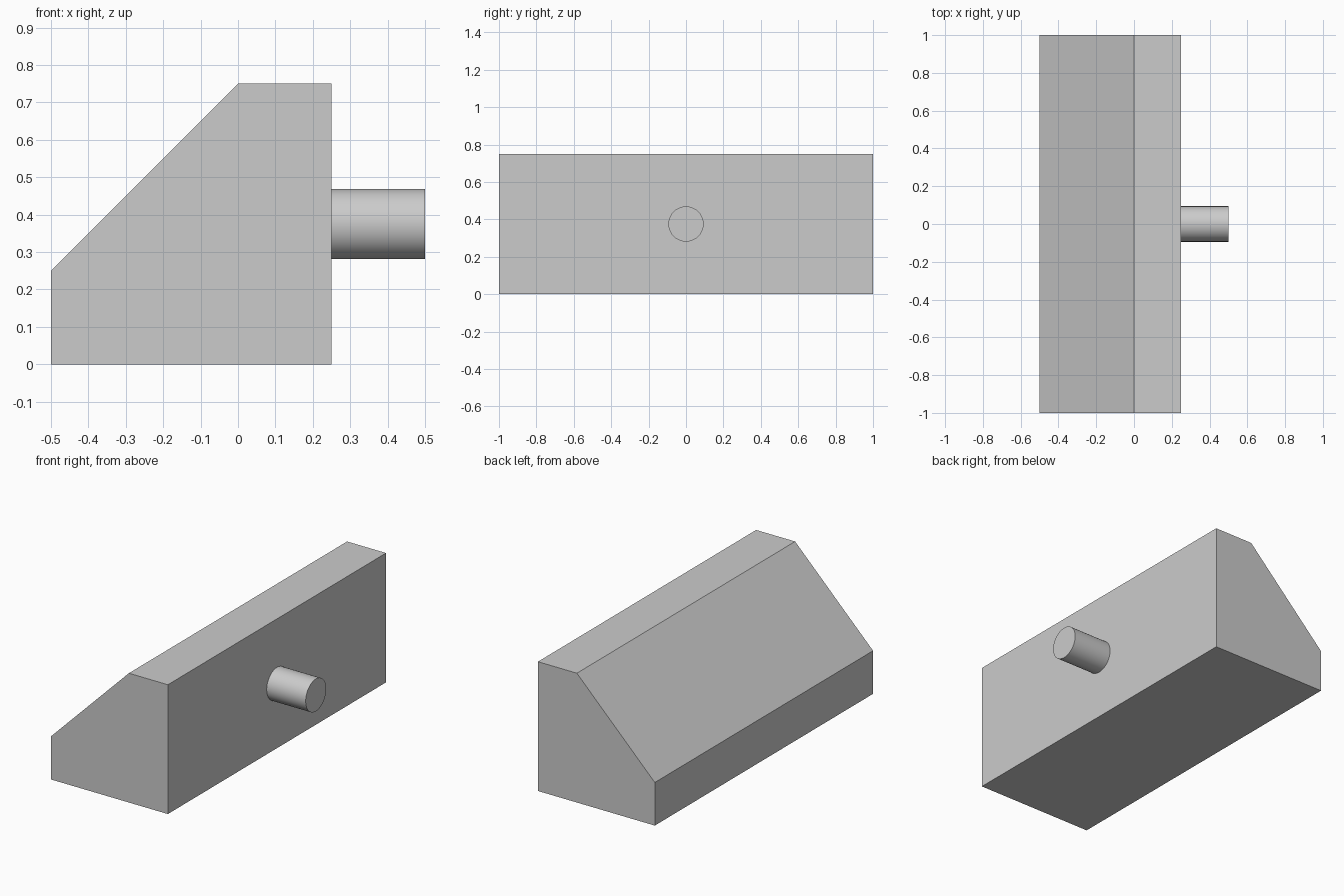
import bpy
import bmesh
import math
from mathutils import Matrix, Vector

cube = bpy.data.objects.get("Cube")
if cube:
    bpy.data.objects.remove(cube, do_unlink=True)

# Single plain grey
GREY = (0.6, 0.6, 0.6, 1.0)
grey = bpy.data.materials.new("plain grey")
grey.use_nodes = True
grey.diffuse_color = GREY
for node in grey.node_tree.nodes:
    if node.type == 'BSDF_PRINCIPLED':
        node.inputs["Base Color"].default_value = GREY


def add_object(name, bm):
    bmesh.ops.recalc_face_normals(bm, faces=bm.faces)
    mesh = bpy.data.meshes.new(name)
    bm.to_mesh(mesh)
    bm.free()
    mesh.materials.append(grey)
    obj = bpy.data.objects.new(name, mesh)
    bpy.context.collection.objects.link(obj)
    return obj


# Body: chamfered block, its profile extruded from front to back
profile = [(-0.5, 0), (0.25, 0), (0.25, 0.75), (0, 0.75), (-0.5, 0.25)]
bm = bmesh.new()
front = bm.faces.new([bm.verts.new((x, -1, z)) for x, z in profile])
back = bmesh.ops.extrude_face_region(bm, geom=[front])["geom"]
bmesh.ops.translate(bm, vec=Vector((0, 2, 0)),
                    verts=[v for v in back if isinstance(v, bmesh.types.BMVert)])
add_object("wedge_body", bm)

# Peg: round pin standing out of the tall side
bm = bmesh.new()
bmesh.ops.create_cone(
    bm, cap_ends=True, segments=64, radius1=0.094, radius2=0.094, depth=0.25,
    matrix=Matrix.Translation((0.375, 0, 0.375)) @ Matrix.Rotation(math.pi / 2, 4, 'Y'))
peg = add_object("side_peg", bm)
bpy.ops.object.select_all(action='DESELECT')
peg.select_set(True)
bpy.context.view_layer.objects.active = peg
bpy.ops.object.shade_smooth_by_angle(angle=math.radians(30))
